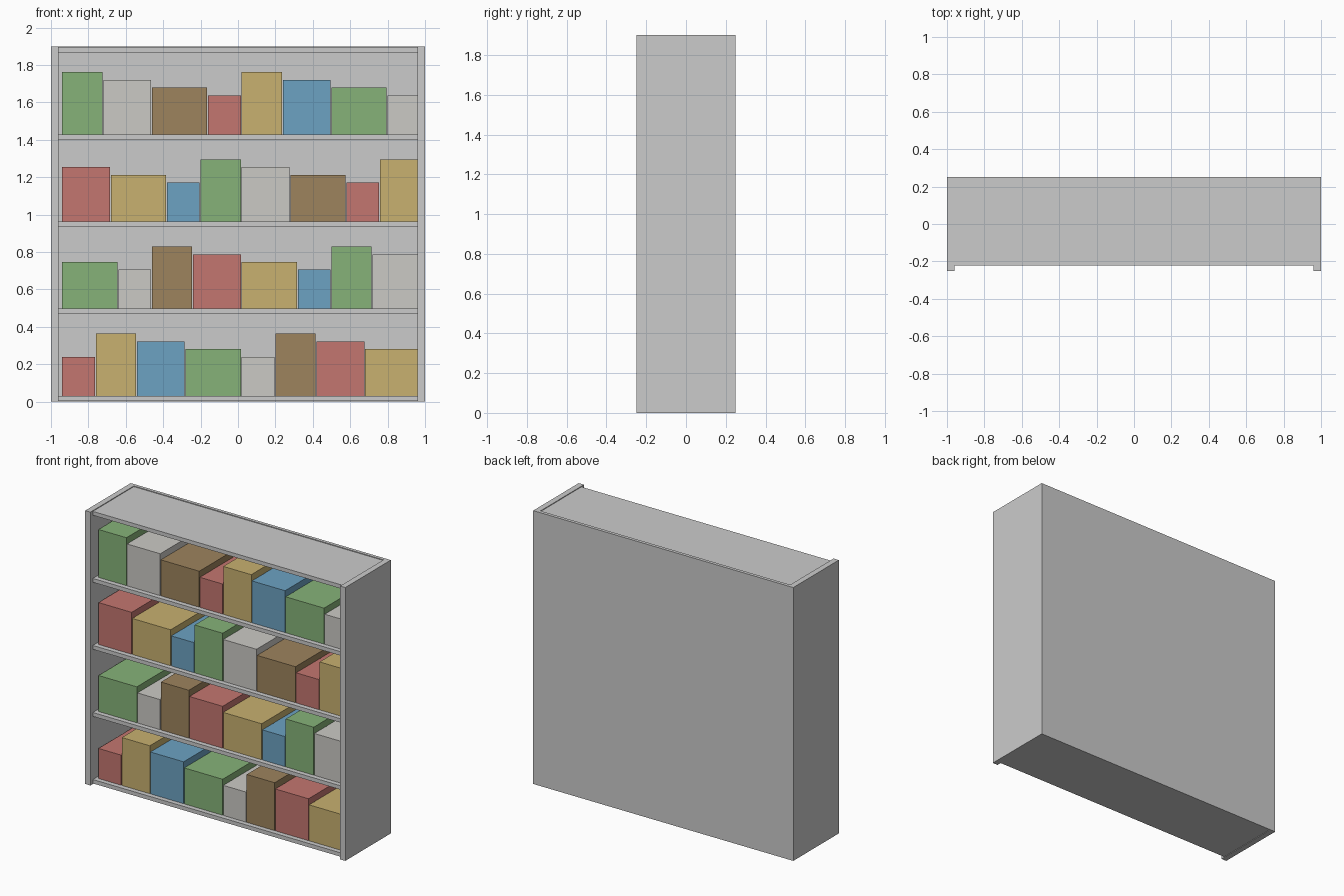
import bpy, bmesh

if "Cube" in bpy.data.objects:
    bpy.data.objects.remove(bpy.data.objects["Cube"])

# Book colours, in repeating order
PALETTE = [("red", (0.55, 0.18, 0.16)), ("yellow", (0.58, 0.44, 0.16)),
           ("blue", (0.15, 0.36, 0.54)), ("green", (0.24, 0.45, 0.19)),
           ("pale", (0.60, 0.59, 0.56)), ("brown", (0.34, 0.23, 0.11))]
materials = []
for label, rgb in PALETTE:
    m = bpy.data.materials.new(label)
    m.diffuse_color = (*rgb, 1)
    m.use_nodes = True
    m.node_tree.nodes["Principled BSDF"].inputs["Base Color"].default_value = m.diffuse_color
    materials.append(m)


def prism(name, outline, z0, z1, mat=None):
    """Extrude a flat xy outline from z0 up to z1."""
    bm = bmesh.new()
    face = bm.faces.new([bm.verts.new((x, y, z0)) for x, y in outline])
    top = bmesh.ops.extrude_face_region(bm, geom=[face])["geom"]
    verts = [v for v in top if isinstance(v, bmesh.types.BMVert)]
    bmesh.ops.translate(bm, verts=verts, vec=(0, 0, z1 - z0))
    bmesh.ops.recalc_face_normals(bm, faces=bm.faces)
    mesh = bpy.data.meshes.new(name)
    bm.to_mesh(mesh)
    bm.free()
    if mat:
        mesh.materials.append(mat)
    obj = bpy.data.objects.new(name, mesh)
    bpy.context.collection.objects.link(obj)
    return obj


def box(name, x0, x1, y0, y1, z0, z1, mat=None):
    return prism(name, [(x0, y0), (x1, y0), (x1, y1), (x0, y1)], z0, z1, mat)


# Case: both sides and the back as one U-shaped shell
IN, BACK, HEIGHT = 0.96, 0.227, 1.90
prism("case", [(-1, -0.25), (-IN, -0.25), (-IN, BACK), (IN, BACK),
               (IN, -0.25), (1, -0.25), (1, 0.25), (-1, 0.25)], 0, HEIGHT)

# Shelves, evenly spaced, the lowest and highest slightly recessed
PITCH, THICK, FIRST = 0.466, 0.027, 0.004
for i in range(5):
    z = FIRST + i * PITCH
    box(f"shelf_{i}", -IN, IN, -0.223, BACK, z, z + THICK)

# Books: four sizes and six colours, shifted on each shelf
SIZES = [(0.18, 0.209), (0.22, 0.333), (0.26, 0.291), (0.30, 0.25)]
for row in range(4):
    x = -0.94
    z = FIRST + THICK + row * PITCH
    for i in range(8):
        width, height = SIZES[(row * 3 + i) % 4]
        box(f"book_{row}_{i}", x, x + width - 0.005, -0.19, 0.19,
            z, z + height, materials[(row * 3 + i) % 6])
        x += width
